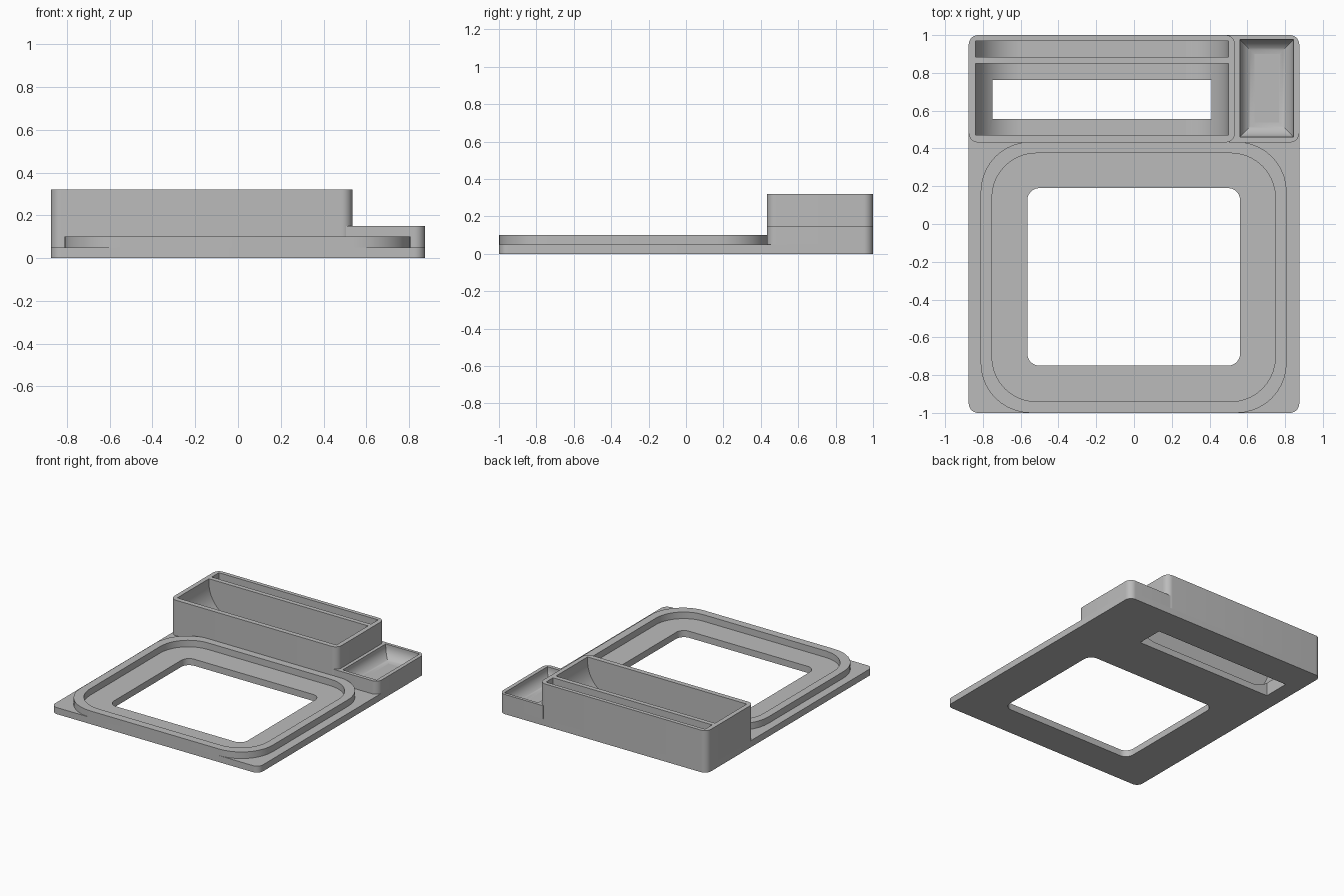
import bpy, math

if "Cube" in bpy.data.objects:
    bpy.data.objects.remove(bpy.data.objects["Cube"])

grey = bpy.data.materials.new("plain grey")
grey.diffuse_color = (0.50, 0.50, 0.50, 1)
grey.use_nodes = True
grey.node_tree.nodes["Principled BSDF"].inputs["Base Color"].default_value = grey.diffuse_color


def rounded(x0, x1, y0, y1, r, steps=10):
    """Outline of a rectangle with rounded corners, counter-clockwise."""
    if r == 0:
        return [(x0, y0), (x1, y0), (x1, y1), (x0, y1)]
    pts = []
    corners = [(x1 - r, y1 - r), (x0 + r, y1 - r), (x0 + r, y0 + r), (x1 - r, y0 + r)]
    for k, (cx, cy) in enumerate(corners):
        for i in range(steps + 1):
            a = math.pi / 2 * (k + i / steps)
            pts.append((cx + r * math.cos(a), cy + r * math.sin(a)))
    return pts


def loft(name, layers):
    """Closed solid through stacked outlines given as (outline, z), bottom to top."""
    n = len(layers[0][0])
    verts = [(x, y, z) for outline, z in layers for x, y in outline]
    faces = [list(range(n))[::-1], [(len(layers) - 1) * n + i for i in range(n)]]
    for k in range(len(layers) - 1):
        for i in range(n):
            j = (i + 1) % n
            faces.append([k * n + i, k * n + j, (k + 1) * n + j, (k + 1) * n + i])
    mesh = bpy.data.meshes.new(name)
    mesh.from_pydata(verts, [], faces)
    mesh.materials.append(grey)
    ob = bpy.data.objects.new(name, mesh)
    bpy.context.collection.objects.link(ob)
    return ob


def slab(name, rect, z0, z1, r=0.0):
    outline = rounded(*rect, r)
    return loft(name, [(outline, z0), (outline, z1)])


def pocket(name, rect, floor, top, r, fillet_y):
    """Cutter whose walls curve into the floor; the y walls only if asked."""
    x0, x1, y0, y1 = rect
    layers = []
    for i in range(13):
        a = math.pi / 2 * i / 12
        d = r * (1 - math.sin(a))
        e = d if fillet_y else 0
        layers.append((rounded(x0 + d, x1 - d, y0 + e, y1 - e, 0),
                       floor + r * (1 - math.cos(a))))
    layers.append((rounded(*rect, 0), top))
    return loft(name, layers)


def carve(ob, cutters):
    """Subtract the cutters, then smooth the curved areas."""
    bpy.ops.object.select_all(action='DESELECT')
    bpy.context.view_layer.objects.active = ob
    ob.select_set(True)
    for c in cutters:
        m = ob.modifiers.new("cut", 'BOOLEAN')
        m.operation, m.solver, m.object = 'DIFFERENCE', 'EXACT', c
        bpy.ops.object.modifier_apply(modifier=m.name)
    bpy.ops.object.shade_smooth_by_angle(angle=math.radians(30))
    for c in cutters:
        bpy.data.objects.remove(c)


BASE = 0.05                              # plate thickness
FLOOR = BASE - 0.001                     # pockets open onto the plate
SLOT = (-0.75, 0.41, 0.557, 0.762)       # opening under the long bin

# Base plate with the large window and the bin opening
plate = slab("base_plate", (-0.875, 0.875, -1, 1), 0, BASE, 0.05)
carve(plate, [slab("window_cutter", (-0.565, 0.562, -0.75, 0.19), -0.1, 0.2, 0.065),
              slab("slot_cutter", SLOT, -0.1, 0.2)])

# Raised rim around the window
rim = slab("raised_rim", (-0.812, 0.808, -1, 0.435), BASE, 0.10, 0.265)
carve(rim, [slab("rim_cutter", (-0.752, 0.748, -0.94, 0.375), 0, 0.2, 0.235)])

# Tall bin with a wide pocket and a narrow rear pocket
tall_bin = slab("tall_bin", (-0.875, 0.535, 0.432, 1), BASE, 0.32, 0.05)
carve(tall_bin, [pocket("wide_pocket", (-0.84, 0.50, 0.47, 0.85), FLOOR, 0.4, 0.24, False),
                 pocket("narrow_pocket", (-0.84, 0.50, 0.885, 0.97), FLOOR, 0.4, 0.24, False),
                 slab("slot_cutter", SLOT, -0.1, 0.2)])

# Low tray beside the bin: square where it meets the bin, rounded outside
outer = rounded(0.505, 0.875, 0.432, 1, 0.05)
outline = outer[:11] + [(0.505, 1), (0.505, 0.432)] + outer[33:]
tray = loft("low_tray", [(outline, BASE), (outline, 0.15)])
carve(tray, [pocket("tray_pocket", (0.56, 0.845, 0.46, 0.977), FLOOR, 0.2, 0.09, True)])
